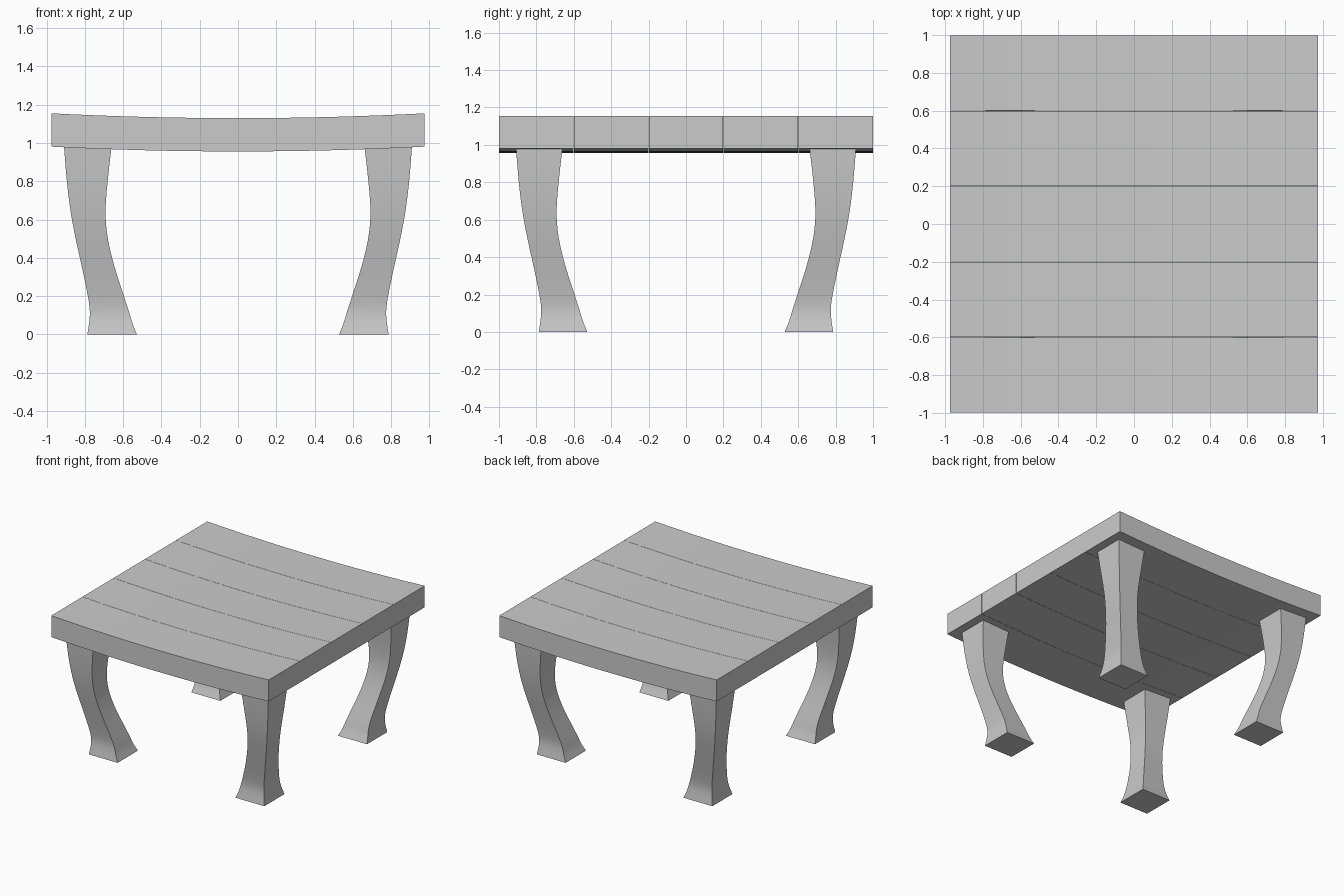
import bpy, bmesh
from mathutils import Vector

if "Cube" in bpy.data.objects:
    bpy.data.objects.remove(bpy.data.objects["Cube"])

HALF_X, PLANK_W, PLANK_H = 0.975, 0.4, 0.174


def finish(name, bm):
    bmesh.ops.recalc_face_normals(bm, faces=bm.faces)
    mesh = bpy.data.meshes.new(name)
    bm.to_mesh(mesh)
    bm.free()
    ob = bpy.data.objects.new(name, mesh)
    bpy.context.collection.objects.link(ob)
    bpy.ops.object.select_all(action='DESELECT')
    bpy.context.view_layer.objects.active = ob
    ob.select_set(True)
    bpy.ops.object.shade_smooth_by_angle(angle=0.6)
    return ob


def sweep(bm, sections):
    """Skin a list of four-cornered sections and cap both ends."""
    rings = [[bm.verts.new(p) for p in s] for s in sections]
    for a, b in zip(rings, rings[1:]):
        for i in range(4):
            j = (i + 1) % 4
            bm.faces.new((a[i], a[j], b[j], b[i]))
    bm.faces.new(rings[0])
    bm.faces.new(rings[-1])


# Table top: sagging planks with rounded edges
def plank(index):
    y0 = -1 + index * PLANK_W + 0.001
    y1 = y0 + PLANK_W - 0.002
    sections = []
    for i in range(17):
        t = -1 + i / 8
        top = 1.13 + 0.025 * t * t
        low = top - PLANK_H
        x = t * HALF_X
        sections.append([(x, y0, low), (x, y1, low), (x, y1, top), (x, y0, top)])
    bm = bmesh.new()
    sweep(bm, sections)
    edges = [e for e in bm.edges if e.calc_face_angle(0) > 0.6]
    bmesh.ops.bevel(bm, geom=edges, offset=0.018, segments=3, profile=0.5,
                    affect='EDGES')
    finish(f"top_plank_{index + 1}", bm)


for n in range(5):
    plank(n)

# Leg profile: height, outer offset, inner offset (same in x and y)
PROFILE = [Vector(p) for p in (
    (0.0, 0.787, 0.528), (0.06, 0.778, 0.552), (0.12, 0.774, 0.570),
    (0.20, 0.784, 0.596), (0.35, 0.815, 0.644), (0.50, 0.848, 0.680),
    (0.64, 0.874, 0.692), (0.80, 0.894, 0.681), (0.985, 0.909, 0.660))]


def smooth_points(pts, steps=3):
    out = []
    for i in range(len(pts) - 1):
        a, b = pts[max(i - 1, 0)], pts[i]
        c, d = pts[i + 1], pts[min(i + 2, len(pts) - 1)]
        for k in range(steps):
            t = k / steps
            out.append(0.5 * (2 * b + (c - a) * t + (2 * a - 5 * b + 4 * c - d) * t**2
                              + (3 * b - a - 3 * c + d) * t**3))
    return out + [pts[-1]]


# Four curved square legs
def leg(name, sx, sy):
    bm = bmesh.new()
    sweep(bm, [[(sx * o, sy * o, z), (sx * n, sy * o, z),
                (sx * n, sy * n, z), (sx * o, sy * n, z)]
               for z, o, n in smooth_points(PROFILE)])
    finish(name, bm)


for sx, side in ((-1, "left"), (1, "right")):
    for sy, end in ((-1, "front"), (1, "back")):
        leg(f"{end}_{side}_leg", sx, sy)
